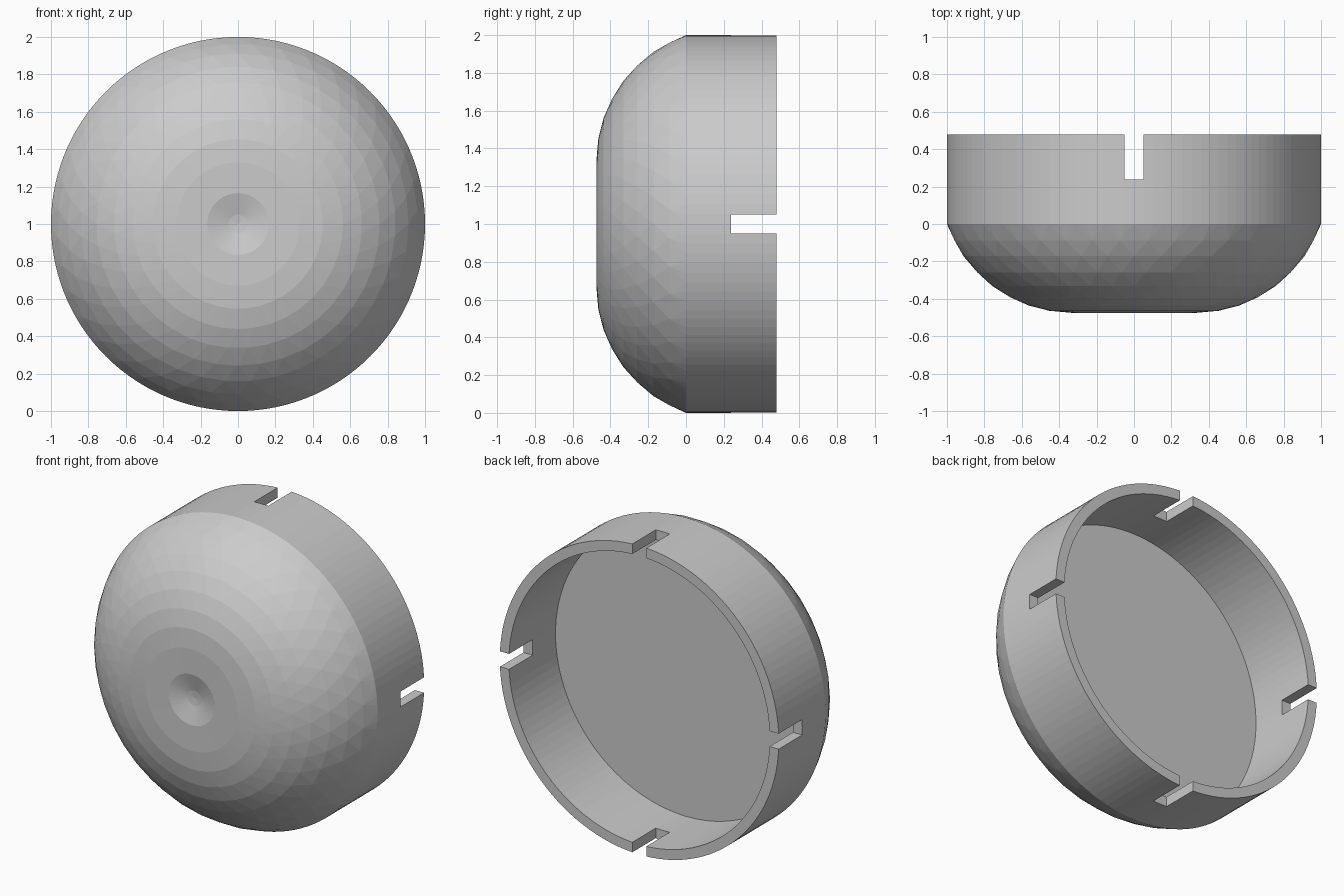
import bpy, bmesh
from math import sin, cos, tau, radians
from mathutils import Matrix, Vector

if "Cube" in bpy.data.objects:
    bpy.data.objects.remove(bpy.data.objects["Cube"])

COARSE, RATIO = 40, 3
FINE = COARSE * RATIO
bm = bmesh.new()

# Rings run around the y axis, centred at z = 1
def ring(r, y, n, shift=0.0):
    return [bm.verts.new((r * cos(tau * (i + shift) / n), y, 1 + r * sin(tau * (i + shift) / n)))
            for i in range(n)]

def quads(a, b):
    n = len(a)
    for i in range(n):
        k = (i + 1) % n
        bm.faces.new((a[i], a[k], b[k], b[i]))

# Cup wall: floor, inside wall, lip, outside wall
floor = ring(0.935, 0.0, FINE)
wall = [floor, ring(0.935, 0.478, FINE), ring(1, 0.478, FINE), ring(1, 0, FINE)]
for a, b in zip(wall, wall[1:]):
    quads(a, b)
bm.faces.new(floor)

# Faceted dome: staggered rings on a rounded shoulder that ends in a flat
SHOULDER = 0.71
def shoulder(angle):
    a = radians(angle)
    return 0.33 + SHOULDER * sin(a), -0.475 + SHOULDER * (1 - cos(a))

shift = 0.5
prev = ring(*shoulder(63), COARSE, shift)
for j in range(COARSE):
    base = [wall[-1][(RATIO * j + i) % FINE] for i in range(RATIO + 1)]
    for a, b in zip(base, base[1:]):
        bm.faces.new((a, b, prev[j]))
    bm.faces.new((base[-1], prev[(j + 1) % COARSE], prev[j]))
for angle in (55, 46, 37, 28, 19, 10, 0):
    shift += 0.5
    cur = ring(*shoulder(angle), COARSE, shift)
    for j in range(COARSE):
        k = (j + 1) % COARSE
        bm.faces.new((prev[j], prev[k], cur[j]))
        bm.faces.new((prev[k], cur[k], cur[j]))
    prev = cur

# Flat centre with shallow dimple
for r, y in ((0.165, -0.474), (0.05, -0.445)):
    cur = ring(r, y, COARSE, shift)
    quads(prev, cur)
    prev = cur
tip = bm.verts.new((0, -0.44, 1))
for j in range(COARSE):
    bm.faces.new((prev[j], prev[(j + 1) % COARSE], tip))
bmesh.ops.recalc_face_normals(bm, faces=bm.faces)

def make_object(name, mesh_bm):
    me = bpy.data.meshes.new(name)
    mesh_bm.to_mesh(me)
    mesh_bm.free()
    ob = bpy.data.objects.new(name, me)
    bpy.context.collection.objects.link(ob)
    return ob

cap = make_object("domed_cap", bm)

# Four slots cut in the lip
cut = bmesh.new()
for i in range(4):
    m = (Matrix.Translation((0, 0, 1)) @ Matrix.Rotation(i * tau / 4, 4, 'Y')
         @ Matrix.Translation((0.97, 0.438, 0)) @ Matrix.Diagonal(Vector((0.2, 0.4, 0.1, 1))))
    bmesh.ops.create_cube(cut, size=1, matrix=m)
cutter = make_object("slot_cutter", cut)
cutter.hide_render = True

mod = cap.modifiers.new("slots", 'BOOLEAN')
mod.operation = 'DIFFERENCE'
mod.solver = 'EXACT'
mod.object = cutter
bpy.context.view_layer.objects.active = cap
bpy.ops.object.modifier_apply(modifier=mod.name)
bpy.data.objects.remove(cutter)
